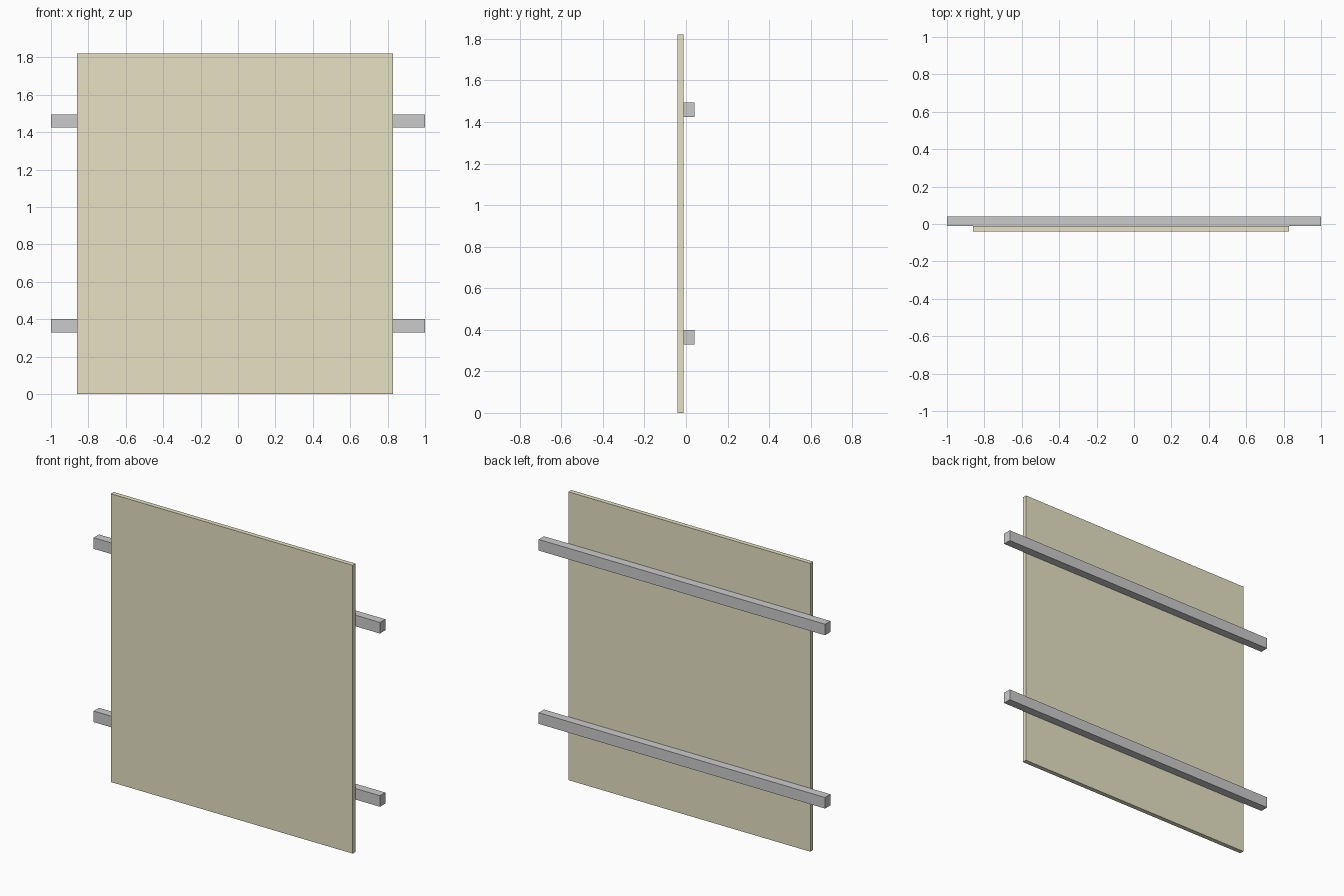
import bpy

if "Cube" in bpy.data.objects:
    bpy.data.objects.remove(bpy.data.objects["Cube"])


def box(name, lo, hi):
    """Axis-aligned box between two corners."""
    centre = [(a + b) / 2 for a, b in zip(lo, hi)]
    size = [b - a for a, b in zip(lo, hi)]
    bpy.ops.mesh.primitive_cube_add(size=1, location=centre)
    obj = bpy.context.object
    obj.name = name
    obj.scale = size
    bpy.ops.object.transform_apply(location=False, rotation=False, scale=True)
    return obj


# Front board, slightly off-centre on the rails
board = box("board", (-0.86, -0.041, 0.0), (0.83, -0.012, 1.82))
wood = bpy.data.materials.new("pale_wood")
wood.diffuse_color = (0.80, 0.76, 0.56, 1)
wood.use_nodes = True
wood.node_tree.nodes["Principled BSDF"].inputs["Base Color"].default_value = wood.diffuse_color
board.data.materials.append(wood)

# Two horizontal rails fixed to the back of the board
for name, z in (("lower_rail", 0.33), ("upper_rail", 1.424)):
    box(name, (-1.0, -0.012, z), (1.0, 0.041, z + 0.07))
